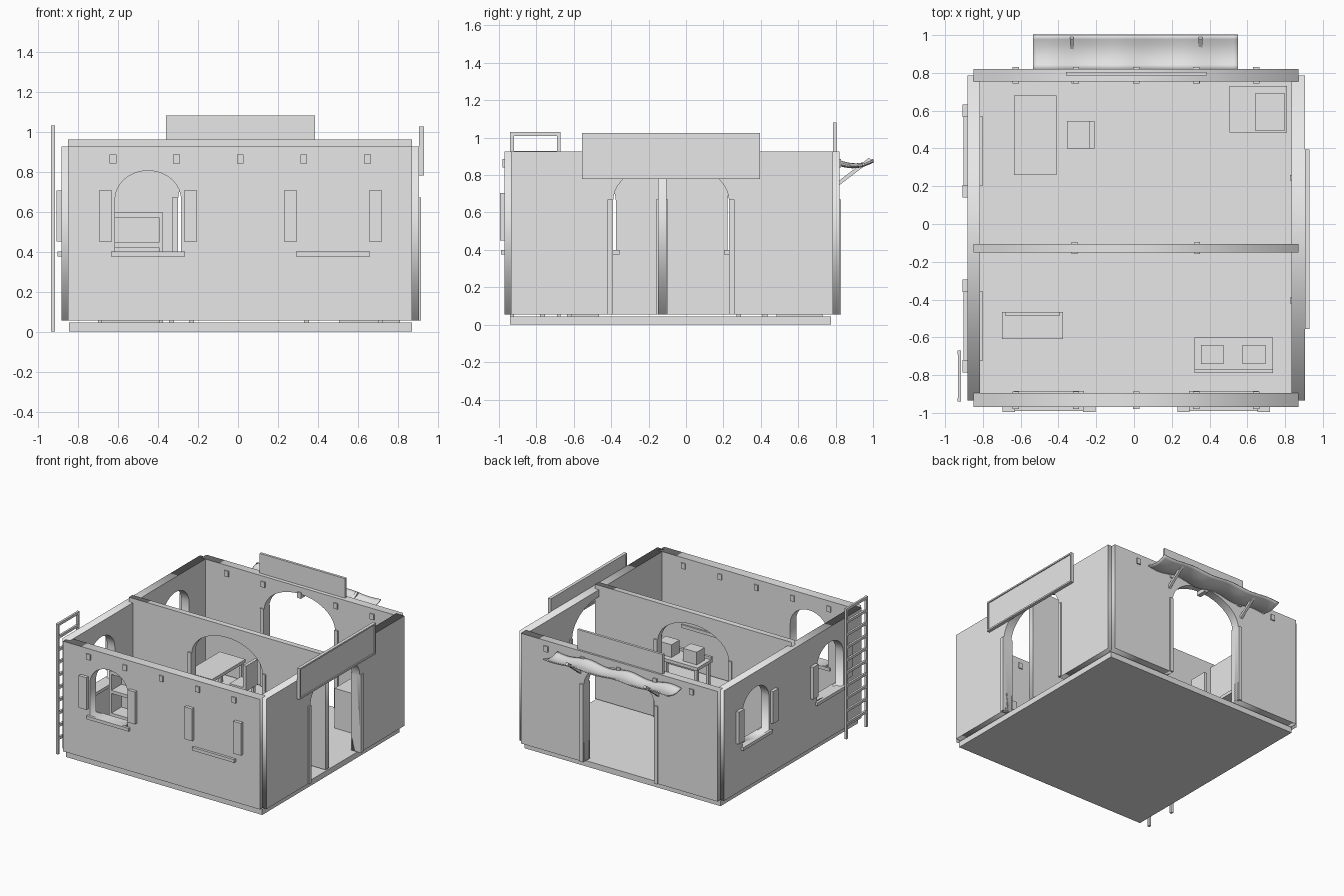
import bpy, bmesh, math
from mathutils import Vector

if "Cube" in bpy.data.objects:
    bpy.data.objects.remove(bpy.data.objects["Cube"])

grey = bpy.data.materials.new("plain_grey")
grey.diffuse_color = (0.8, 0.8, 0.8, 1)
grey.use_nodes = True
grey.node_tree.nodes["Principled BSDF"].inputs["Base Color"].default_value = grey.diffuse_color


def box(name, x0, x1, y0, y1, z0, z1):
    bm = bmesh.new()
    bmesh.ops.create_cube(bm, size=1)
    for v in bm.verts:
        v.co = ((x0 + x1) / 2 + v.co.x * (x1 - x0),
                (y0 + y1) / 2 + v.co.y * (y1 - y0),
                (z0 + z1) / 2 + v.co.z * (z1 - z0))
    return finish(name, bm)


def finish(name, bm):
    me = bpy.data.meshes.new(name)
    bm.to_mesh(me)
    bm.free()
    me.materials.append(grey)
    ob = bpy.data.objects.new(name, me)
    bpy.context.collection.objects.link(ob)
    return ob


def beam(name, a, b, t):
    """Square bar from a to b."""
    a, b = Vector(a), Vector(b)
    ob = box(name, -t / 2, t / 2, -t / 2, t / 2, 0, (b - a).length)
    ob.rotation_euler = (b - a).to_track_quat('Z', 'Y').to_euler()
    ob.location = a
    return ob


def arch(c, half, bottom, spring, top, n=24):
    """Arch outline from lower left, over the top, to lower right."""
    pts = [(c - half, bottom)]
    for i in range(n + 1):
        t = math.pi * (1 - i / n)
        pts.append((c + half * math.cos(t), spring + (top - spring) * math.sin(t)))
    return pts + [(c + half, bottom)]


def wall(name, axis, u0, u1, d0, d1, z1, door=None, windows=()):
    """Wall along x or y, with a door arch and window arches cut through."""
    z0 = 0.055
    outline = [(u0, z0)]
    if door is not None:
        outline += arch(door, 0.31, z0, 0.66, 0.87)
    outline += [(u1, z0), (u1, z1), (u0, z1)]
    cu = bpy.data.curves.new(name, 'CURVE')
    cu.dimensions = '2D'
    cu.fill_mode = 'BOTH'
    cu.extrude = (d1 - d0) / 2
    for pts in [outline] + [arch(w, 0.165, 0.40, 0.66, 0.805) for w in windows]:
        sp = cu.splines.new('POLY')
        sp.points.add(len(pts) - 1)
        for p, (u, z) in zip(sp.points, pts):
            p.co = (u, z, 0, 1)
        sp.use_cyclic_u = True
    cu.materials.append(grey)
    ob = bpy.data.objects.new(name, cu)
    bpy.context.collection.objects.link(ob)
    mid = (d0 + d1) / 2
    if axis == 'x':
        ob.rotation_euler = (math.pi / 2, 0, 0)
        ob.location = (0, mid, 0)
    else:
        ob.rotation_euler = (math.pi / 2, 0, math.pi / 2)
        ob.location = (mid, 0, 0)
    bpy.ops.object.select_all(action='DESELECT')
    ob.select_set(True)
    bpy.context.view_layer.objects.active = ob
    bpy.ops.object.convert(target='MESH')


def along(name, axis, u0, u1, d0, d1, z0, z1):
    """Box given by its span along a wall and its depth through the wall."""
    if axis == 'x':
        return box(name, u0, u1, d0, d1, z0, z1)
    return box(name, d0, d1, u0, u1, z0, z1)


def door_posts(name, axis, c, d0, d1):
    for s in (-1, 1):
        u = sorted((c + s * 0.31, c + s * 0.34))
        along(name, axis, u[0], u[1], d0 - 0.01, d1 + 0.01, 0.055, 0.67)


def window_trim(axis, c, outer, inner):
    along("window_sill", axis, c - 0.185, c + 0.185, outer - 0.02, inner + 0.012, 0.375, 0.40)
    for s in (-1, 1):
        m = c + s * 0.213
        along("shutter", axis, m - 0.033, m + 0.033, outer - 0.025, outer, 0.45, 0.705)


def table(name, x0, x1, y0, y1, top):
    box(name + "_top", x0, x1, y0, y1, top - 0.025, top)
    for x in (x0 + 0.01, x1 - 0.035):
        for y in (y0 + 0.01, y1 - 0.035):
            box(name + "_leg", x, x + 0.025, y, y + 0.025, 0.045, top - 0.025)


# Floor slab and walls
box("floor", -0.845, 0.87, -0.94, 0.775, 0, 0.045)
wall("front_wall", 'x', -0.85, 0.87, -0.97, -0.895, 0.925, windows=(-0.45,))
wall("back_wall", 'x', -0.85, 0.87, 0.755, 0.82, 0.925, door=0.01)
wall("left_wall", 'y', -0.935, 0.785, -0.882, -0.815, 0.925, windows=(-0.54, 0.387))
wall("right_wall", 'y', -0.935, 0.785, 0.835, 0.905, 0.925, door=-0.08)
wall("partition_wall", 'x', -0.85, 0.87, -0.15, -0.105, 0.96, door=0.01)

# Door posts
door_posts("back_door_post", 'x', 0.01, 0.755, 0.82)
door_posts("partition_post", 'x', 0.01, -0.15, -0.105)
door_posts("right_door_post", 'y', -0.08, 0.835, 0.905)

# Sills and shutters
for c in (-0.45, 0.475):
    window_trim('x', c, -0.97, -0.895)
for c in (-0.54, 0.387):
    window_trim('y', c, -0.882, -0.815)

# Beam ends through the front and back walls
for i in range(5):
    x = -0.625 + i * 0.318
    for y0, y1 in ((-0.98, -0.887), (0.745, 0.83)):
        box("beam_end", x - 0.017, x + 0.017, y0, y1, 0.84, 0.885)

# Sign on the right wall with a raised border, sign on the back wall
box("side_sign", 0.91, 0.922, -0.55, 0.39, 0.785, 1.02)
for z in (0.78, 1.013):
    box("side_sign_border", 0.905, 0.93, -0.555, 0.395, z, z + 0.012)
for y in (-0.555, 0.383):
    box("side_sign_border", 0.905, 0.93, y, y + 0.012, 0.78, 1.025)
box("back_sign", -0.36, 0.385, 0.785, 0.805, 0.88, 1.08)

# Ladder
for y in (-0.94, -0.69):
    box("ladder_rail", -0.935, -0.915, y, y + 0.02, 0, 1.03)
for i in range(10):
    z = 0.11 + i * 0.1
    box("ladder_rung", -0.933, -0.917, -0.93, -0.68, z, z + 0.02)

# Awning: rippled cloth on two struts
bm = bmesh.new()
nx, ny = 48, 8
grid = []
for i in range(nx + 1):
    a = i / nx
    row = []
    for j in range(ny + 1):
        b = j / ny
        z = 0.868 + 0.012 * b - 0.02 * math.sin(math.pi * b) \
            + 0.012 * math.sin(a * 6 * math.pi) * (1 - 0.5 * b)
        row.append(bm.verts.new((-0.535 + 1.085 * a, 0.82 + 0.18 * b, z)))
    grid.append(row)
for i in range(nx):
    for j in range(ny):
        bm.faces.new((grid[i][j], grid[i + 1][j], grid[i + 1][j + 1], grid[i][j + 1]))
for f in bm.faces:
    f.smooth = True
cloth = finish("awning_cloth", bm)
mod = cloth.modifiers.new("thickness", 'SOLIDIFY')
mod.thickness = 0.008
for x in (-0.33, 0.352):
    beam("awning_strut", (x, 0.815, 0.755), (x, 0.985, 0.885), 0.02)

# Back room: table, chair, chest with a crate
table("long_table", -0.635, -0.41, 0.26, 0.68, 0.27)
table("chair", -0.355, -0.21, 0.40, 0.545, 0.20)
box("chair_back", -0.235, -0.21, 0.40, 0.545, 0.20, 0.375)
box("chest", 0.505, 0.81, 0.485, 0.73, 0.045, 0.36)
box("crate", 0.64, 0.80, 0.495, 0.69, 0.36, 0.42)

# Front room: table with two boxes, shelf unit
table("side_table", 0.32, 0.735, -0.79, -0.60, 0.255)
box("side_table_ledge", 0.32, 0.735, -0.79, -0.77, 0.255, 0.275)
for x in (0.355, 0.575):
    box("table_box", x, x + 0.12, -0.74, -0.64, 0.255, 0.355)
for x in (-0.70, -0.395):
    box("shelf_side", x, x + 0.02, -0.61, -0.465, 0.045, 0.595)
box("shelf_back", -0.68, -0.395, -0.485, -0.465, 0.045, 0.57)
for z in (0.06, 0.24, 0.42, 0.57):
    box("shelf_board", -0.68, -0.395, -0.61, -0.485, z, z + 0.025)
